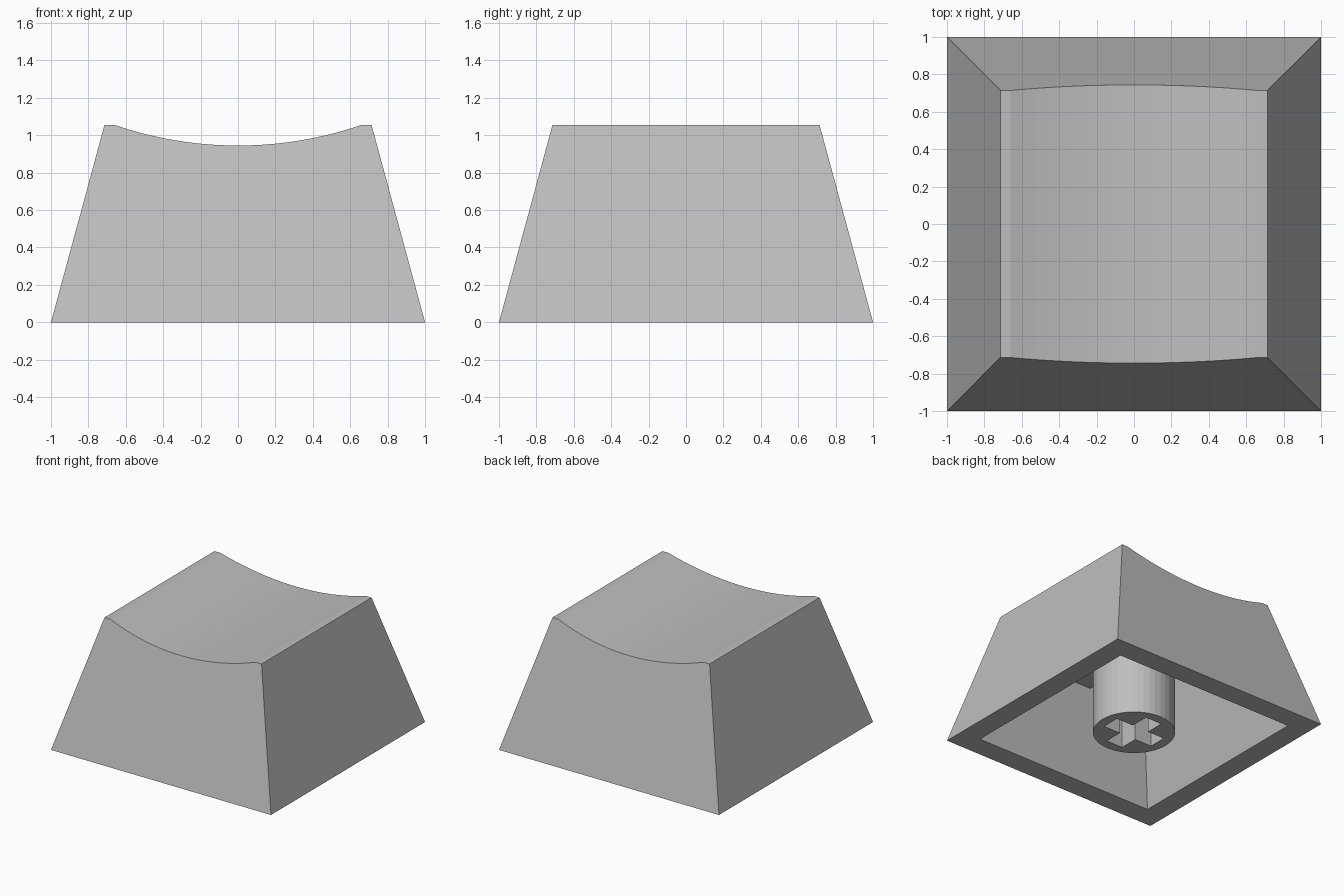
import bpy, bmesh
from math import pi
from mathutils import Matrix

if "Cube" in bpy.data.objects:
    bpy.data.objects.remove(bpy.data.objects["Cube"], do_unlink=True)

grey = bpy.data.materials.new("grey plastic")
GREY = (0.52, 0.52, 0.52, 1)
grey.use_nodes = True
grey.diffuse_color = GREY
grey.node_tree.nodes["Principled BSDF"].inputs["Base Color"].default_value = GREY


def finish(name, bm):
    bmesh.ops.recalc_face_normals(bm, faces=bm.faces)
    mesh = bpy.data.meshes.new(name)
    bm.to_mesh(mesh)
    bm.free()
    mesh.materials.append(grey)
    obj = bpy.data.objects.new(name, mesh)
    bpy.context.collection.objects.link(obj)
    return obj


def block(name, bottom, top, z0, z1):
    """Box or frustum; bottom and top are (half x, half y)."""
    bm = bmesh.new()
    bmesh.ops.create_cube(bm, size=2)
    for v in bm.verts:
        hx, hy = top if v.co.z > 0 else bottom
        v.co = (v.co.x * hx, v.co.y * hy, z1 if v.co.z > 0 else z0)
    return finish(name, bm)


def cylinder(name, radius, depth, segments, matrix):
    bm = bmesh.new()
    bmesh.ops.create_cone(bm, cap_ends=True, segments=segments, radius1=radius,
                          radius2=radius, depth=depth, matrix=matrix)
    return finish(name, bm)


def cut(target, cutter):
    mod = target.modifiers.new("cut", "BOOLEAN")
    mod.operation = "DIFFERENCE"
    mod.solver = "EXACT"
    mod.object = cutter
    with bpy.context.temp_override(object=target, active_object=target):
        bpy.ops.object.modifier_apply(modifier=mod.name)
    bpy.data.objects.remove(cutter, do_unlink=True)


# Tapered shell with a scooped top and hollow underside
HEIGHT = 1.055
shell = block("keycap_shell", (1, 1), (0.714, 0.714), 0, HEIGHT)
DISH_R = 2.035
dish = cylinder("dish_cutter", DISH_R, 4, 192,
                Matrix.Translation((0, 0, 0.945 + DISH_R)) @ Matrix.Rotation(pi / 2, 4, "X"))
cut(shell, dish)
TAPER = 0.27
cavity = block("cavity_cutter", (0.823 + TAPER * 0.1,) * 2,
               (0.823 - TAPER * 0.8,) * 2, -0.1, 0.8)
cut(shell, cavity)

# Round mounting stem with a cross-shaped socket
stem = cylinder("stem", 0.31, 0.85, 40, Matrix.Translation((0, 0, 0.425)))
LONG, THIN = 0.23, 0.075
for half in ((LONG, THIN), (THIN, LONG)):
    cut(stem, block("slot_cutter", half, half, -0.1, 0.45))

# Ribs under the ceiling joining the stem to the walls
for name, sx, sy in (("side_rib_left", 1, 0), ("side_rib_right", -1, 0),
                     ("back_rib", 0, 1), ("front_rib", 0, -1)):
    half = (0.21, 0.1) if sx else (0.1, 0.21)
    rib = block(name, half, half, 0.7, 0.83)
    rib.location = (sx * 0.47, sy * 0.47, 0)
